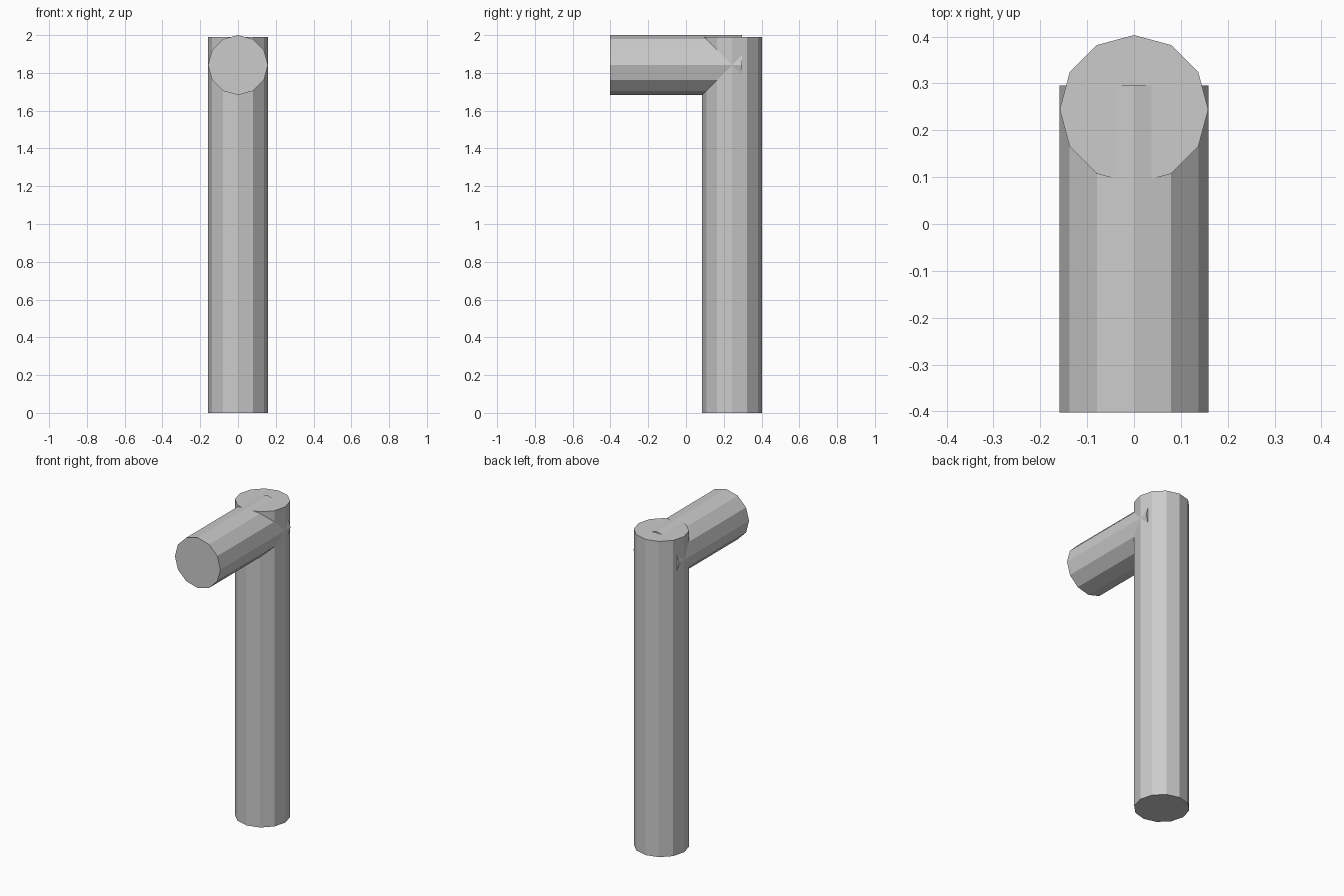
import bpy
from math import radians

cube = bpy.data.objects.get("Cube")
if cube:
    bpy.data.objects.remove(cube, do_unlink=True)

# Single plain grey
GREY = (0.6, 0.6, 0.6, 1.0)
grey = bpy.data.materials.new("plain grey")
grey.use_nodes = True
grey.diffuse_color = GREY
grey.node_tree.nodes["Principled BSDF"].inputs["Base Color"].default_value = GREY

RADIUS = 0.1585
POST_Y = 0.2445
FRONT, BACK = -0.402, 0.296


def pipe(name, length, location, tilt=0):
    """Flat-faced twelve-sided solid cylinder."""
    bpy.ops.mesh.primitive_cylinder_add(
        vertices=12, radius=RADIUS, depth=length,
        location=location, rotation=(radians(tilt), 0, 0))
    part = bpy.context.object
    part.name = name
    part.data.materials.append(grey)
    return part


# Upright post, with its top just below the ridge of the arm
POST_HEIGHT = 1.99
pipe("upright_post", POST_HEIGHT, (0, POST_Y, POST_HEIGHT / 2))

# Horizontal arm reaching forward from inside the post
pipe("front_arm", BACK - FRONT, (0, (FRONT + BACK) / 2, 2 - RADIUS), tilt=90)
